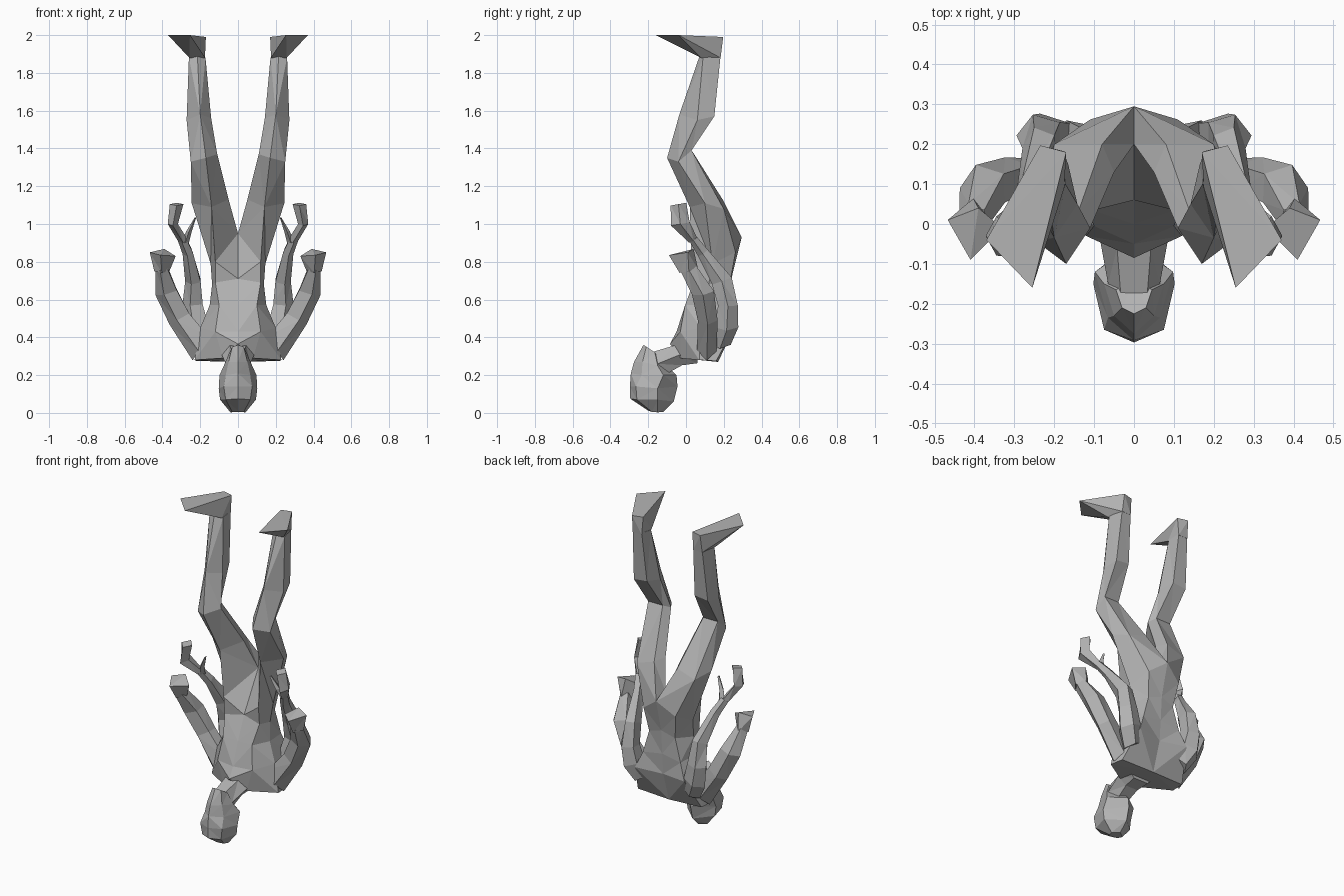
import bpy, bmesh, math
from mathutils import Vector, Matrix

grey = bpy.data.materials.new("plain grey")
grey.diffuse_color = (0.45, 0.45, 0.45, 1)


def ring(c, rx, ry, tilt=0, roll=0, n=6):
    """Polygon ring around c, tilted about x and rolled about y (degrees)."""
    rot = Matrix.Rotation(math.radians(roll), 3, 'Y') @ Matrix.Rotation(math.radians(tilt), 3, 'X')
    angles = [2 * math.pi * i / n for i in range(n)]
    return [Vector(c) + rot @ Vector((math.cos(a) * rx, math.sin(a) * ry, 0)) for a in angles]


def loft(name, rings, mirror=False):
    """Skin a list of equal rings, cap both ends, keep flat facets."""
    bm = bmesh.new()
    rows = [[bm.verts.new(p) for p in r] for r in rings]
    n = len(rows[0])
    for a, b in zip(rows, rows[1:]):
        for i in range(n):
            j = (i + 1) % n
            bm.faces.new((a[i], a[j], b[j], b[i]))
    bm.faces.new(rows[0][::-1])
    bm.faces.new(rows[-1])
    bmesh.ops.triangulate(bm, faces=bm.faces)
    bmesh.ops.recalc_face_normals(bm, faces=bm.faces)
    me = bpy.data.meshes.new(name)
    bm.to_mesh(me)
    bm.free()
    me.materials.append(grey)
    ob = bpy.data.objects.new(name, me)
    bpy.context.collection.objects.link(ob)
    if mirror:
        m = ob.modifiers.new("mirror", "MIRROR")
        m.use_axis[0] = True
        m.use_mirror_merge = False
    return ob


def full(half):
    """Complete a half ring (front centre .. back centre) to both sides."""
    return [Vector(p) for p in half] + [Vector((-x, y, z)) for x, y, z in half[-2:0:-1]]


# Hip outline shared by torso and legs
hip = [(0, .20, .95), (.12, .03, .80), (.145, .14, .79), (.11, .262, .85), (0, .295, .93)]

# Torso, from hips down to shoulders
loft("torso", [full(h) for h in (
    hip,
    [(0, .06, .71), (.12, .04, .69), (.137, .12, .68), (.09, .235, .70), (0, .245, .73)],
    [(0, .00, .57), (.10, -.005, .57), (.15, .10, .57), (.13, .24, .56), (0, .235, .58)],
    [(0, -.05, .43), (.12, -.03, .43), (.20, .08, .45), (.17, .26, .46), (0, .225, .45)],
    [(0, -.085, .365), (.08, -.03, .29), (.23, .07, .28), (.22, .16, .275), (0, .17, .27)])])

# Legs: hip, thigh, knee, calf, ankle
loft("leg", [
    hip,
    [(.05, .13, 1.13), (.14, .02, 1.09), (.245, .10, 1.11), (.20, .20, 1.08), (.08, .20, 1.12)],
    [(.11, -.01, 1.37), (.17, -.10, 1.35), (.25, -.04, 1.33), (.24, .03, 1.39), (.14, .03, 1.39)],
    [(.142, .05, 1.56), (.20, -.035, 1.58), (.272, .06, 1.55), (.255, .15, 1.57), (.165, .15, 1.58)],
    [(.172, .10, 1.88), (.215, .072, 1.89), (.26, .09, 1.88), (.24, .183, 1.89), (.178, .183, 1.89)]], True)

# Feet: wedge from ankle to flat sole
loft("foot", [
    [(.175, .09, 1.88), (.178, .183, 1.88), (.24, .183, 1.88), (.258, .08, 1.88)],
    [(.17, .18, 1.99), (.235, .197, 1.99), (.37, -.04, 2.0), (.255, -.16, 2.0)]], True)

# Front pair of arms
loft("front_arm", [
    ring((.195, .11, .35), .085, .055, 0, 58, 5),
    ring((.305, .115, .50), .066, .055, 0, 30, 5),
    ring((.375, .09, .64), .064, .062, 10, 15, 5),
    ring((.403, .01, .77), .035, .045, 20, 5, 5)], True)
loft("front_hand", [
    ring((.403, .015, .75), .04, .05, 10, 0, 4),
    [(.467, .01, .85), (.39, .04, .868), (.33, -.01, .83), (.41, -.09, .835)]], True)

# Rear pair of arms
loft("rear_arm", [
    ring((.17, .18, .37), .06, .06, 0, 30, 5),
    ring((.215, .215, .46), .07, .065, 0, 20, 5),
    ring((.235, .222, .57), .06, .055, 0, 5, 5),
    ring((.235, .19, .70), .045, .058, 20, 5, 5),
    ring((.265, .09, .85), .03, .033, 35, 20, 5),
    ring((.295, .04, .92), .025, .025, 35, 20, 5)], True)
loft("rear_hand", [
    ring((.29, .04, .91), .028, .025, 20, 0, 4),
    ring((.345, -.03, 1.0), .027, .05, 10, 0, 4),
    ring((.325, -.04, 1.105), .036, .042, 10, 0, 4)], True)
loft("rear_thumb", [
    ring((.28, .05, .90), .02, .025, 0, 0, 4),
    ring((.26, .02, .96), .015, .02, 0, 0, 4),
    ring((.225, .0, 1.035), .004, .01, 0, 0, 4)], True)

# Neck leaning forward from the chest
loft("neck", [
    ring((0, .06, .315), .10, .06, 90),
    ring((0, -.04, .305), .085, .065, 110),
    ring((0, -.15, .26), .065, .08, 120)])

# Head, crown at the bottom and chin at the top
loft("head", [full(h) for h in (
    [(0, -.20, .012), (.03, -.18, .005), (.04, -.15, .003), (0, -.12, .005)],
    [(0, -.295, .075), (.065, -.26, .07), (.095, -.15, .07), (0, -.065, .06)],
    [(0, -.297, .14), (.075, -.265, .14), (.102, -.15, .13), (0, -.045, .14)],
    [(0, -.292, .21), (.065, -.235, .20), (.098, -.12, .20), (0, -.05, .20)],
    [(0, -.275, .27), (.05, -.23, .27), (.075, -.15, .25), (0, -.08, .23)],
    [(0, -.225, .36), (.03, -.21, .35), (.045, -.165, .32), (0, -.14, .30)])])
